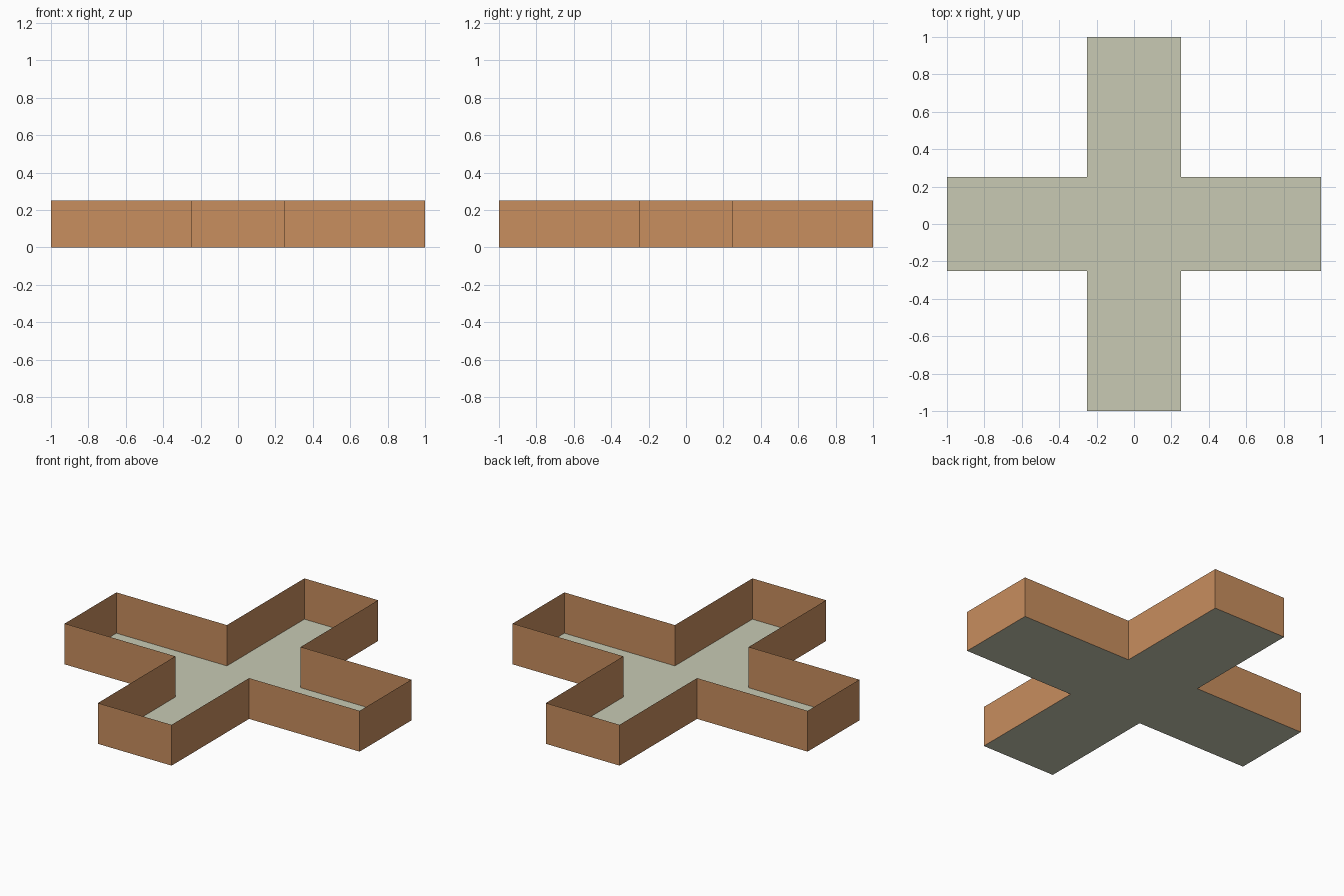
import bpy
import bmesh

if "Cube" in bpy.data.objects:
    bpy.data.objects.remove(bpy.data.objects["Cube"], do_unlink=True)

REACH, HALF, HEIGHT = 1.0, 0.25, 0.25


def make_material(name, srgb):
    linear = [((c / 255 + 0.055) / 1.055) ** 2.4 for c in srgb] + [1.0]
    mat = bpy.data.materials.new(name)
    mat.use_nodes = True
    mat.diffuse_color = linear
    mat.node_tree.nodes["Principled BSDF"].inputs["Base Color"].default_value = linear
    return mat


def make_object(name, bm, mat):
    mesh = bpy.data.meshes.new(name)
    bm.to_mesh(mesh)
    bm.free()
    mesh.materials.append(mat)
    obj = bpy.data.objects.new(name, mesh)
    bpy.context.collection.objects.link(obj)
    return obj


# Cross outline, counter-clockwise: one arm turned through four quarters
outline = []
x_y = [(REACH, -HALF), (REACH, HALF), (HALF, HALF)]
for quarter in range(4):
    outline += x_y
    x_y = [(-y, x) for x, y in x_y]

# Floor: a single flat cross
bm = bmesh.new()
bm.faces.new([bm.verts.new((x, y, 0)) for x, y in outline])
make_object("floor", bm, make_material("pale stone", (200, 202, 180)))

# Walls: thin upright sheets all round the outline, facing outward
bm = bmesh.new()
low = [bm.verts.new((x, y, 0)) for x, y in outline]
high = [bm.verts.new((x, y, HEIGHT)) for x, y in outline]
for i in range(len(outline)):
    j = (i + 1) % len(outline)
    bm.faces.new((low[i], low[j], high[j], high[i]))
make_object("walls", bm, make_material("warm clay", (200, 142, 94)))
